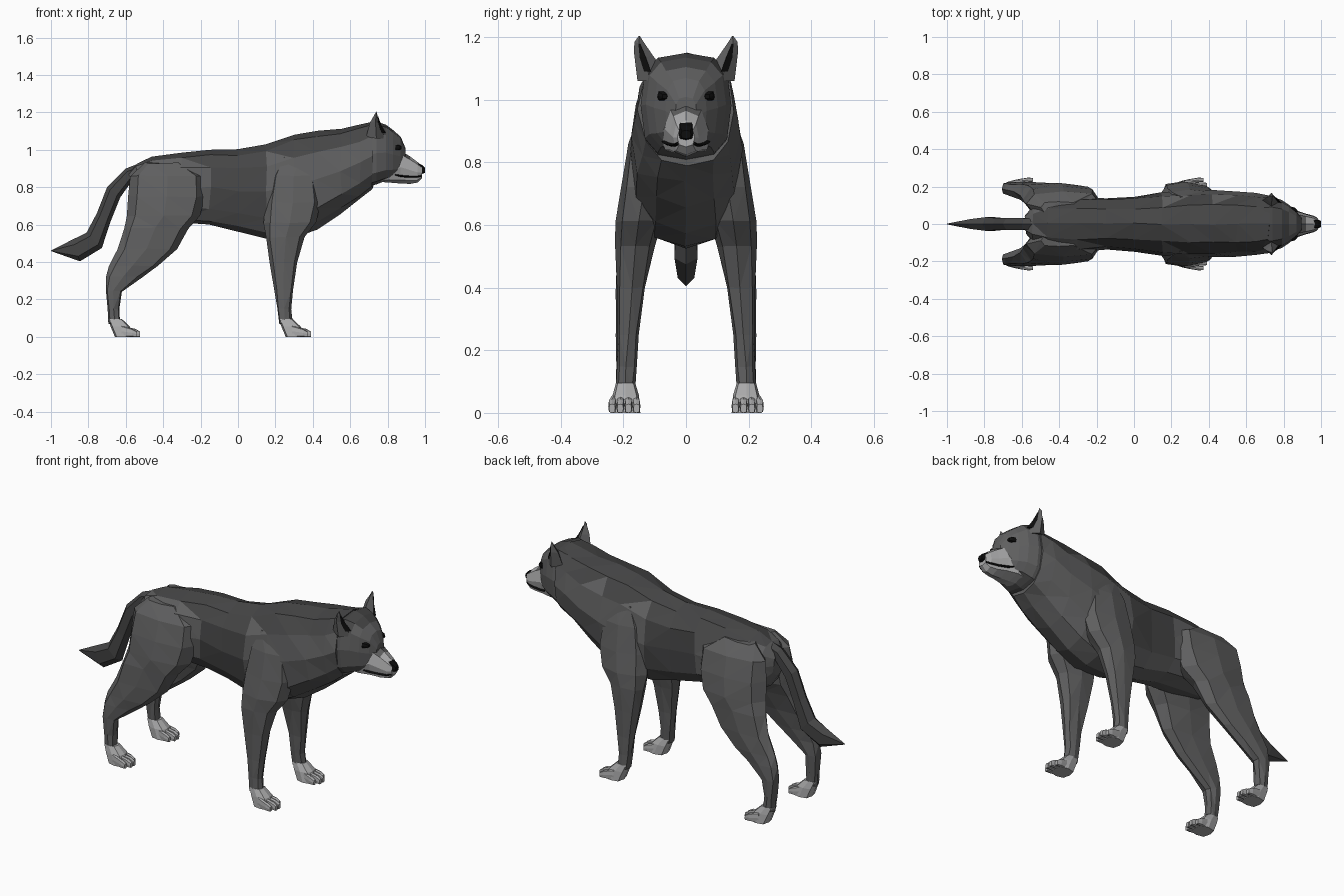
import bpy, bmesh, math, random
from mathutils import Vector

random.seed(4)


def material(name, v):
    m = bpy.data.materials.new(name)
    m.diffuse_color = (v, v, v * 1.01, 1)
    return m


MATS = [material("saddle_grey", 0.06), material("coat_grey", 0.115),
        material("pale_fur", 0.42), material("black", 0.004)]
SADDLE, COAT, PALE, BLACK = range(4)


def oval(a0, a1, b0, b1, n=8, e=0.75):
    """Rounded-box section between the given limits."""
    def p(v):
        return math.copysign(abs(v) ** e, v) if abs(v) > 1e-6 else 0
    out = []
    for i in range(n):
        t = 2 * math.pi * i / n
        out.append(((a0 + a1) / 2 + (a1 - a0) / 2 * p(math.cos(t)),
                    (b0 + b1) / 2 + (b1 - b0) / 2 * p(math.sin(t))))
    return out


def along_x(stations, n=8, e=0.75):
    """Stations: x, top z, bottom z, half width[, centre y]."""
    rings = []
    for x, zt, zb, w, *c in stations:
        y = c[0] if c else 0
        rings.append([(x, a, b) for a, b in oval(y - w, y + w, zb, zt, n, e)])
    return rings


def along_z(stations, n=8, e=0.75):
    """Stations: z, back x, front x, inner y, outer y."""
    return [[(a, b, z) for a, b in oval(x0, x1, y0, y1, n, e)]
            for z, x0, x1, y0, y1 in stations]


def loft(name, tubes, paint, mirror=False, jitter=0.0):
    bm = bmesh.new()
    for rings in tubes:
        vs = [[bm.verts.new(p) for p in r] for r in rings]
        n = len(vs[0])
        for a, b in zip(vs, vs[1:]):
            for i in range(n):
                j = (i + 1) % n
                bm.faces.new((a[i], a[j], b[j], b[i]))
        bm.faces.new(vs[0])
        bm.faces.new(vs[-1])
    bmesh.ops.recalc_face_normals(bm, faces=bm.faces)
    if jitter:
        for v in bm.verts:
            v.co += Vector([random.uniform(-jitter, jitter) for _ in range(3)])
        bmesh.ops.triangulate(bm, faces=bm.faces)
    for f in bm.faces:
        f.material_index = paint(f.calc_center_median()) if callable(paint) else paint
    me = bpy.data.meshes.new(name)
    bm.to_mesh(me)
    bm.free()
    for m in MATS:
        me.materials.append(m)
    ob = bpy.data.objects.new(name, me)
    bpy.context.collection.objects.link(ob)
    if mirror:
        mod = ob.modifiers.new("mirror", 'MIRROR')
        mod.use_axis = (False, True, False)
        mod.use_mirror_merge = False
    return ob


# Torso, neck and skull
def coat(c):
    if c.z > 0.93 + max(0, c.x) * 0.2 and c.x < 0.84:
        return SADDLE
    return SADDLE if -0.16 < c.x < 0.17 and c.z > 0.68 else COAT


loft("torso", [along_x([
    (-.58, .88, .74, .05), (-.54, .93, .68, .10), (-.46, .96, .63, .14),
    (-.3, .985, .61, .15), (-.15, 1.0, .60, .142), (0, 1.0, .565, .15),
    (.15, 1.025, .53, .168), (.3, 1.085, .53, .175), (.42, 1.1, .575, .178),
    (.55, 1.115, .66, .172), (.65, 1.135, .735, .162), (.72, 1.15, .785, .15)],
    12, .85)], coat, jitter=.006)
loft("head", [along_x([
    (.68, 1.135, .80, .14), (.74, 1.15, .815, .145), (.79, 1.135, .835, .128),
    (.83, 1.105, .845, .102), (.87, 1.07, .86, .066), (.895, 1.01, .88, .035)],
    12, .68)], coat)

# Muzzle, mouth and nose
loft("muzzle", [along_x([
    (.73, .88, .83, .075), (.81, .955, .825, .086), (.87, .995, .82, .068),
    (.92, .965, .818, .052), (.96, .935, .825, .041), (.985, .91, .85, .028)])],
    lambda c: COAT if c.z > .945 and abs(c.y) < .035 else PALE)
loft("mouth", [along_x([
    (.84, .872, .862, .079), (.87, .866, .854, .071), (.92, .862, .850, .055),
    (.96, .862, .850, .044), (.982, .866, .856, .032)], 8, .5)], BLACK)
loft("nose", [along_x([
    (.955, .934, .89, .024), (.985, .918, .872, .024), (1.0, .903, .876, .016)],
    8, .6)], BLACK)

# Eyes
loft("eye", [along_x([
    (.842, 1.03, .995, .018, .074), (.862, 1.026, .998, .016, .071),
    (.873, 1.018, 1.004, .008, .068)])], BLACK, mirror=True)

# Ears with dark hollows
loft("ear", [[
    [(.785, .115, 1.06), (.74, .155, 1.06), (.685, .125, 1.07), (.735, .075, 1.10)],
    [(.76, .130, 1.135), (.735, .166, 1.15), (.705, .140, 1.145), (.735, .108, 1.145)],
    [(.747, .150, 1.18), (.738, .165, 1.185), (.728, .150, 1.185), (.738, .134, 1.183)],
    [(.741, .149, 1.204), (.74, .151, 1.204), (.739, .149, 1.205), (.74, .148, 1.205)]]],
    COAT, mirror=True)
loft("ear_hollow", [[
    [(.790, .112, 1.09), (.768, .134, 1.09), (.76, .118, 1.09)],
    [(.765, .128, 1.135), (.752, .148, 1.135), (.75, .135, 1.135)],
    [(.750, .146, 1.178), (.747, .152, 1.178), (.745, .148, 1.178)]]],
    BLACK, mirror=True)

# Legs
front_leg = [
    (.96, .24, .35, .10, .15), (.86, .18, .42, .06, .185), (.72, .15, .44, .06, .208),
    (.61, .14, .42, .08, .222), (.53, .15, .355, .10, .225), (.4, .17, .32, .128, .222),
    (.25, .195, .295, .15, .222), (.15, .21, .285, .158, .222), (.07, .22, .29, .163, .222)]
hind_leg = [
    (.93, -.50, -.30, .05, .12), (.86, -.575, -.18, .04, .178), (.75, -.588, -.175, .03, .205),
    (.65, -.598, -.20, .05, .217), (.58, -.612, -.265, .085, .222),
    (.47, -.645, -.325, .12, .222), (.38, -.69, -.43, .14, .222),
    (.32, -.71, -.515, .148, .222), (.245, -.706, -.622, .155, .222),
    (.15, -.698, -.63, .158, .222), (.07, -.69, -.63, .163, .222)]
loft("front_leg", [along_z(front_leg)], COAT, mirror=True, jitter=.004)
loft("hind_leg", [along_z(hind_leg)], COAT, mirror=True, jitter=.004)

# Paws with four toes
for name, dx in (("front_paw", 0), ("hind_paw", -.913)):
    pad = along_z([(.095, .218 + dx, .293 + dx, .162, .224),
                   (.055, .232 + dx, .335 + dx, .15, .235),
                   (0, .255 + dx, .355 + dx, .146, .242)], 8, .6)
    toes = []
    for i in range(4):
        y = .158 + .026 * i
        tip = .39 - (.018 if i in (0, 3) else 0) + dx
        toes.append(along_x([(.29 + dx, .06, 0, .011, .165 + .021 * i),
                             (tip - .025, .043, 0, .0125, y),
                             (tip, .028, 0, .010, y)], 8, .55))
    loft(name, [pad] + toes, PALE, mirror=True)

# Tail: upper outline point, lower outline point, half width
tail = [(-.47, .95, -.50, .84, .03), (-.60, .90, -.57, .83, .035),
        (-.70, .80, -.63, .745, .036), (-.755, .66, -.68, .62, .036),
        (-.81, .557, -.728, .475, .042), (-.885, .52, -.845, .404, .03),
        (-1.0, .462, -.998, .458, .002)]
rings = []
for xu, zu, xl, zl, w in tail:
    ring = []
    for a, b in oval(0, 1, -w, w, 6, .9):
        ring.append((xl + (xu - xl) * a, b, zl + (zu - zl) * a))
    rings.append(ring)
loft("tail", [rings], SADDLE)
